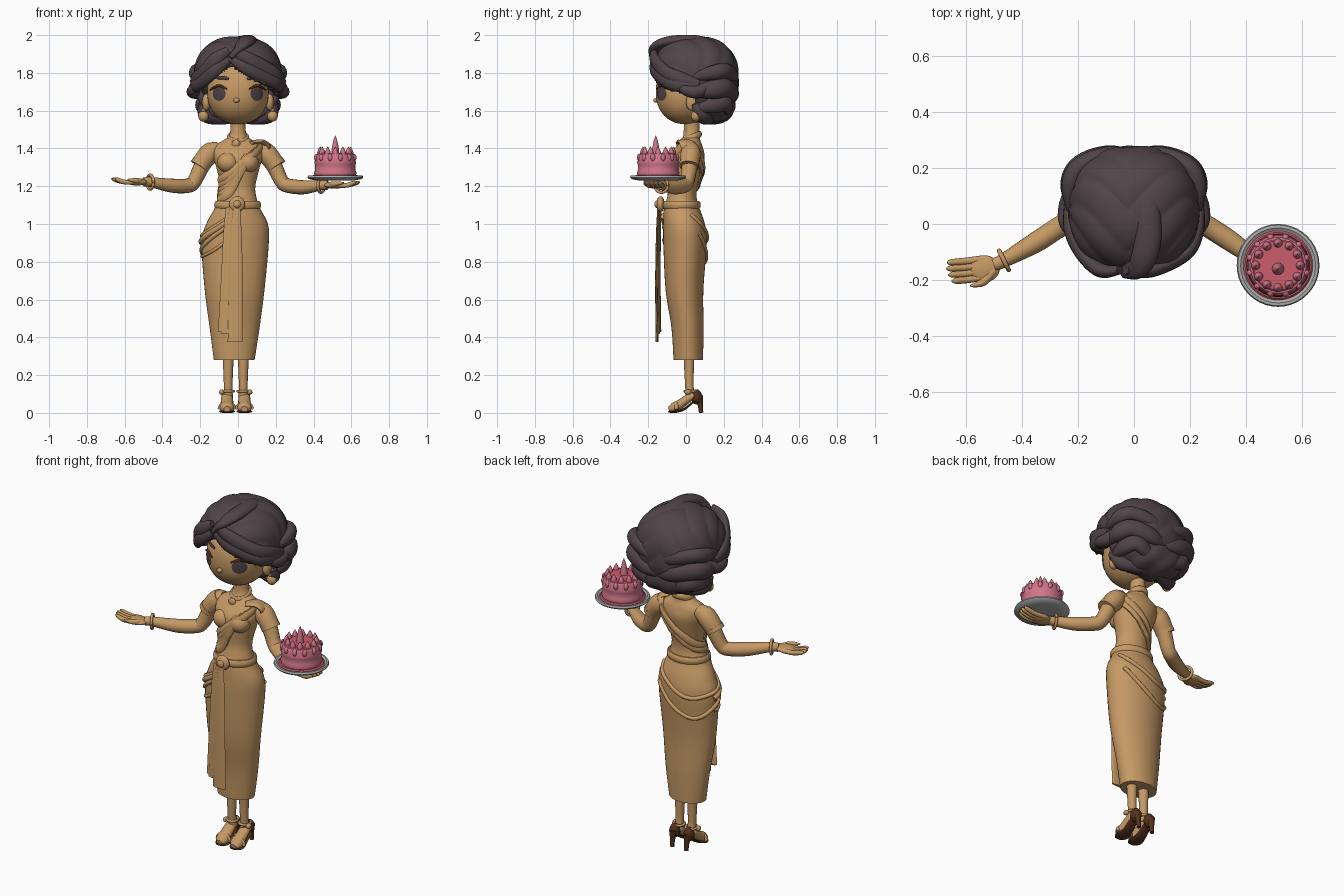
import bpy, math
from mathutils import Vector
from math import sin, cos, pi, radians


def material(name, rgb):
    m = bpy.data.materials.new(name)
    m.diffuse_color = (*rgb, 1)
    return m


TAN = material("tan", (0.56, 0.32, 0.13))
HAIR = material("dark_plum", (0.082, 0.058, 0.066))
PINK = material("pink", (0.64, 0.18, 0.25))
DEEP = material("deep_pink", (0.60, 0.11, 0.15))
GREY = material("plate_grey", (0.42, 0.42, 0.43))
BROWN = material("shoe_brown", (0.085, 0.03, 0.012))


def make(name, verts, faces, mat):
    me = bpy.data.meshes.new(name)
    me.from_pydata([tuple(v) for v in verts], [], faces)
    me.materials.append(mat)
    ob = bpy.data.objects.new(name, me)
    bpy.context.collection.objects.link(ob)
    return ob


def spline(pts, k=6):
    """Catmull-Rom through tuples of any length."""
    out, n = [], len(pts)
    for i in range(n - 1):
        a, b, c, d = pts[max(i - 1, 0)], pts[i], pts[i + 1], pts[min(i + 2, n - 1)]
        for j in range(k):
            t = j / k
            out.append(tuple(0.5 * (2 * q + (r - p) * t + (2 * p - 5 * q + 4 * r - s) * t * t
                             + (3 * q - p - 3 * r + s) * t ** 3) for p, q, r, s in zip(a, b, c, d)))
    return out + [tuple(pts[-1])]


def skin_rings(name, rings, mat):
    n, m = len(rings[0]), len(rings)
    verts = [v for r in rings for v in r]
    faces = [(i * n + j, i * n + (j + 1) % n, (i + 1) * n + (j + 1) % n, (i + 1) * n + j)
             for i in range(m - 1) for j in range(n)]
    faces += [tuple(range(n))[::-1], tuple(range((m - 1) * n, m * n))]
    return make(name, verts, faces, mat)


def tube(name, pts, mat, flat=(1, 1), up=(0, 0, 1), n=14, k=6):
    """Sweep an ellipse along (x, y, z, radius) points; flat = (sideways, along up)."""
    p = spline(pts, k)
    rings = []
    for i, q in enumerate(p):
        t = (Vector(p[min(i + 1, len(p) - 1)][:3]) - Vector(p[max(i - 1, 0)][:3])).normalized()
        s = t.cross(Vector(up))
        s = s.normalized() if s.length > 1e-3 else Vector((1, 0, 0))
        u = s.cross(t)
        r = max(q[3], 0.0005)
        rings.append([Vector(q[:3]) + s * cos(2 * pi * j / n) * r * flat[0]
                      + u * sin(2 * pi * j / n) * r * flat[1] for j in range(n)])
    return skin_rings(name, rings, mat)


def blob(name, c, r, mat, e=2.0, nu=32, nv=18, bump=None, drop=None):
    """Superellipsoid with optional radial bump and face removal rule."""
    verts = []
    for i in range(nv + 1):
        for j in range(nu):
            a, b = 2 * pi * j / nu, pi * min(max(i / nv, 0.003), 0.997)
            d = Vector((sin(b) * cos(a), sin(b) * sin(a), -cos(b)))
            d /= sum(abs(x) ** e for x in d) ** (1 / e)
            if bump:
                d *= bump(d)
            verts.append(Vector(c) + Vector((d.x * r[0], d.y * r[1], d.z * r[2])))
    faces = [(i * nu + j, i * nu + (j + 1) % nu, (i + 1) * nu + (j + 1) % nu, (i + 1) * nu + j)
             for i in range(nv) for j in range(nu)]
    faces += [tuple(range(nu))[::-1], tuple(range(nv * nu, (nv + 1) * nu))]
    if drop:
        faces = [f for f in faces if not drop(sum((verts[v] for v in f), Vector()) / len(f))]
    return make(name, verts, faces, mat)


def lathe(name, c, prof, mat, n=40):
    return skin_rings(name, [[Vector((c[0] + r * cos(2 * pi * j / n), c[1] + r * sin(2 * pi * j / n), z))
                              for j in range(n)] for r, z in prof], mat)


# Body and long skirt: (cx, cy, z, rx, ry)
BODY = spline([(-.02, .012, .28, .108, .078), (-.018, .008, .45, .132, .085), (-.018, -.008, .65, .158, .10),
               (-.015, -.005, .9, .178, .115), (-.005, -.01, 1.0, .163, .11), (-.003, -.022, 1.08, .122, .095),
               (0, -.022, 1.14, .098, .078), (0, -.015, 1.2, .092, .075), (0, -.005, 1.3, .115, .092),
               (0, .003, 1.36, .133, .095), (0, .018, 1.41, .13, .07), (0, .025, 1.445, .075, .05),
               (0, .03, 1.48, .043, .043), (0, .03, 1.58, .04, .04)])


def on_body(deg, z, off=0.0):
    """Point on the body; 0 degrees is the front, 90 is +x."""
    b = min(BODY, key=lambda q: abs(q[2] - z))
    a = radians(deg)
    return (b[0] + (b[3] + off) * sin(a), b[1] - (b[4] + off) * cos(a), z)


def wrap(name, path, r, flat=(1, 1), off=0.0):
    return tube(name, [(*on_body(a, z, off), r) for a, z in spline(path, 5)], TAN, flat, n=10, k=2)


skin_rings("body_and_skirt", [[(cx + rx * sin(2 * pi * j / 40), cy - ry * cos(2 * pi * j / 40), z)
           for j in range(40)] for cx, cy, z, rx, ry in BODY], TAN)
for s in (-1, 1):
    blob("bust", (s * .052, -.055, 1.325), (.058, .058, .055), TAN)

# Collar, belt, buckle
tube("collar", [(.05 * sin(i * pi / 6), .025 - .05 * cos(i * pi / 6), 1.455 - .02 * cos(i * pi / 6), .013)
                for i in range(13)], TAN, (.7, 1.3))
blob("collar_pendant", (-.01, -.04, 1.425), (.022, .012, .022), TAN)
wrap("belt", [(i * 30, 1.10) for i in range(13)], .02, (.6, 1.1))
blob("buckle", (-.005, -.135, 1.105), (.042, .022, .042), TAN)
blob("buckle_knob", (-.005, -.155, 1.105), (.02, .012, .02), TAN)

# Diagonal pleated sash, shoulder flap and back strap
for i in range(5):
    wrap("sash_pleat", [(72 - 9 * i, 1.425 - .012 * i), (30 - 5 * i, 1.36 - .018 * i),
                        (-20 - 2 * i, 1.27 - .026 * i), (-75, 1.23 - .026 * i)], .017, (.7, 1.3), .003)
tube("shoulder_flap", [(.07, -.03, 1.43, .03), (.12, .0, 1.435, .045), (.16, .015, 1.41, .045),
                       (.185, .01, 1.365, .02)], TAN, (1, .3))
for i in range(2):
    wrap("back_strap", [(85, 1.42), (130, 1.37 - .03 * i), (180, 1.28 - .04 * i), (235, 1.2 - .03 * i),
                        (285, 1.17 - .02 * i)], .016, (.7, 1.3), .006)

# Skirt drapes round the hip and back
wrap("drape_upper", [(-10, 1.05), (-60, .96), (-110, .93), (-160, .91), (-200, .97), (-245, 1.05)], .012)
wrap("drape_lower", [(-15, .99), (-60, .90), (-100, .85), (-145, .79), (-185, .83), (-230, .95)], .012)
wrap("drape_front", [(-5, 1.04), (-35, .98), (-70, .925), (-100, .90)], .016)
wrap("drape_hip", [(-10, .92), (-40, .86), (-75, .83), (-100, .83)], .009)

# Hanging sash tails
for nm, x0, x1, z1, w, y in (("sash_tail_long", -.005, -.015, .375, .036, -.148),
                             ("sash_tail_mid", -.03, -.058, .42, .03, -.14),
                             ("sash_tail_short", -.05, -.075, .43, .028, -.132)):
    tube(nm, [(x0, y, 1.09, w * .5), (x0 - .005, y - .005, .95, w * .8), ((x0 + x1) / 2, y - .008, .7, w),
              (x1, y - .005, z1, w * 1.1)], TAN, (1, .2), (0, 1, 0), 12)

# Head, ears, earrings
HC, HR, HE = (0, 0, 1.70), (.163, .16, .172), 2.2


def face(x, z, off=0.0):
    q = 1 - abs(x / HR[0]) ** HE - abs((z - HC[2]) / HR[2]) ** HE
    return (x, HC[1] - HR[1] * max(q, 0) ** (1 / HE) - off, z)


blob("head", HC, HR, TAN, HE, 40, 24)
blob("nose", (-.008, -.16, 1.655), (.016, .013, .013), TAN)
for s in (-1, 1):
    blob("ear", (s * .168, .03, 1.645), (.022, .03, .045), TAN)
    blob("earring_stud", (s * .18, .045, 1.605), (.014, .014, .014), TAN)
    blob("earring_drop", (s * .183, .052, 1.572), (.028, .026, .03), TAN)
    # Painted eyes, lashes and brows
    ring = [[face(s * .1 + .034 * k / 4 * cos(i * pi / 12), 1.69 + .038 * k / 4 * sin(i * pi / 12), .004)
             for i in range(24)] for k in (.05, 1, 2, 3, 4)]
    skin_rings("eye", ring[::-1], HAIR)
    tube("eyelash", [(*face(s * x, z, .003), r) for x, z, r in
                     ((.06, 1.715, .004), (.10, 1.733, .007), (.135, 1.718, .006), (.15, 1.708, .002))], BROWN)
    tube("eyebrow", [(*face(s * x, z, .002), r) for x, z, r in
                     ((.05, 1.768, .007), (.09, 1.775, .01), (.14, 1.765, .003))], HAIR, (.6, 1))

# Hair: ridged cap with face opening, then locks and rolls
def strands(d):
    t = math.atan2(-d.y, d.z) + 1.1 * abs(d.x + .1)
    return 1 + .035 * abs(sin(4.5 * t)) ** .6 - .02


cap = blob("hair_cap", (0, .05, 1.77), (.232, .228, .222), HAIR, 2.35, 96, 64, strands,
           lambda p: p.y < .05 and p.z < 1.84 - .55 * abs(p.x + .04) - .25 * max(p.y + .05, 0))
sol = cap.modifiers.new("thickness", 'SOLIDIFY')
sol.thickness, sol.offset = .035, -1
blob("hair_low_bun", (0, .135, 1.63), (.185, .125, .10), HAIR, 2.2, bump=lambda d: 1 + .04 * sin(9 * d.x + 4 * d.z))
for s in (-1, 1):
    for k in range(2):
        tube("front_lock", [(-.04 + s * .01, -.165, 1.87 + .05 * k, .02), (-.03 + s * .09, -.165, 1.82 + .05 * k, .035),
                            (s * .185, -.105, 1.76 + .04 * k, .035), (s * .225, -.02, 1.735 + .03 * k, .035),
                            (s * .235, .07, 1.74, .02)], HAIR, (.75, 1.1))
    tube("side_curl", [(s * .2, -.05, 1.75, .015), (s * .236, .0, 1.71, .03), (s * .235, .06, 1.70, .035),
                       (s * .215, .12, 1.73, .03), (s * .2, .16, 1.77, .01)], HAIR)
    for z, r in ((1.80, .04), (1.71, .05), (1.63, .045)):
        f = 1 - max(1.72 - z, 0) * 1.8
        tube("back_roll", [(s * .225 * f, .05, z - .02, .02), (s * .228 * f, .14, z, r), (s * .19 * f, .21, z + .01, r),
                           (s * .08, .25 * f, z - .02, r * .9), (-s * .03, .245 * f, z - .05, .01)], HAIR, (.8, 1))
    tube("nape_lock", [(s * .19, .05, 1.64, .02), (s * .17, .08, 1.58, .04), (s * .09, .12, 1.56, .035),
                       (0, .15, 1.56, .02)], HAIR)
tube("top_swirl", [(-.04, -.17, 1.88, .02), (.02, -.15, 1.945, .035), (.05, -.05, 1.972, .04),
                   (.04, .1, 1.965, .035), (0, .22, 1.89, .01)], HAIR, (1.2, .7))

# Arms, cuffs, bracelets and hands (palms up); right hand sits under the plate
for s in (-1, 1):
    o = 0 if s < 0 else -.025
    dz = 0 if s < 0 else -.017
    W = (s * (.465 + o), -.13, 1.222 + dz)
    tube("arm", [(s * .10, .025, 1.395, .04), (s * .15, .025, 1.375, .05), (s * .195, .018, 1.30, .042),
                 (s * .232, .005, 1.225, .038), (s * .265, -.01, 1.203, .038), (s * .35, -.065, 1.203 + dz / 2, .037),
                 (*W, .026), (s * (.50 + o), -.145, 1.222 + dz, .024)], TAN, up=(0, 1, 0), n=18)
    tube("sleeve", [(s * .125, .025, 1.40, .045), (s * .155, .024, 1.37, .054), (s * .198, .018, 1.315, .05)],
         TAN, up=(0, 1, 0), n=18)
    tube("sleeve_cuff", [(s * .192, .018, 1.325, .052), (s * .205, .016, 1.305, .052)], TAN, up=(0, 1, 0), n=18)
    tube("bracelet", [(W[0] + .038 * cos(i * pi / 6) * .45, W[1] + .038 * cos(i * pi / 6) * -.9 * s * -1,
                       W[2] + .038 * sin(i * pi / 6), .008) for i in range(13)], TAN, up=(.9, .45 * s, 0))
    blob("palm", (s * (.535 + o), -.16, 1.222 + dz), (.055, .048, .018), TAN)
    for i in range(4):
        y = -.125 - .022 * i
        tip = .655 + .015 * sin(1 + i * .8)
        tube("finger", [(s * (.54 + o), y, 1.222 + dz, .013), (s * (.60 + o), y - .008, 1.222 + dz, .013),
                        (s * (tip - .015 + o), y - .012, 1.235 + dz, .011), (s * (tip + o), y - .014, 1.242 + dz, .003)],
             TAN, n=10)
    tube("thumb", [(s * (.50 + o), -.165, 1.222 + dz, .016), (s * (.54 + o), -.208, 1.23 + dz, .014),
                   (s * (.585 + o), -.222, 1.235 + dz, .004)], TAN, n=10)

# Legs and heeled shoes
for s, x in ((-1, -.052), (1, .028)):
    xf = x + s * .006
    tube("leg", [(x, .015, .40, .034), (x, .016, .25, .027), (x, .018, .14, .023), (x, .025, .08, .026)], TAN, up=(0, 1, 0))
    tube("foot", [(xf, .055, .09, .022), (xf, .025, .085, .03), (xf, -.025, .05, .034), (xf, -.065, .026, .037),
                  (xf, -.092, .02, .018)], TAN, (1, .75))
    tube("sole", [(xf, .075, .07, .02), (xf, .04, .058, .027), (xf, -.01, .02, .032), (xf, -.06, .007, .042),
                  (xf, -.094, .007, .02)], BROWN, (1, .2))
    blob("heel_cup", (xf, .055, .085), (.029, .03, .04), BROWN)
    tube("heel", [(xf, .068, .09, .024), (xf, .076, .04, .014), (xf, .08, .0, .012)], BROWN, up=(0, 1, 0))
    tube("ankle_strap", [(x + .03 * cos(i * pi / 6), .025 + .032 * sin(i * pi / 6), .115, .007) for i in range(13)], TAN)
    blob("strap_bow", (x + s * .034, .01, .11), (.014, .018, .014), TAN)
    tube("toe_strap", [(xf + .04 * cos(i * pi / 6), -.05, .018 + .036 * sin(i * pi / 6), .01) for i in range(7)],
         TAN, up=(0, 1, 0))

# Plate, cake, cream and candle
C = (.515, -.148)
lathe("plate", C, [(.005, 1.232), (.10, 1.23), (.14, 1.238), (.148, 1.247), (.144, 1.257), (.134, 1.258),
                   (.122, 1.248), (.005, 1.248)], GREY)
lathe("cake_board", C, [(.118, 1.246), (.124, 1.253), (.118, 1.259), (.01, 1.259)], DEEP)
lathe("cake", C, [(.108, 1.255), (.113, 1.27), (.107, 1.283), (.107, 1.315), (.111, 1.325), (.107, 1.335),
                  (.108, 1.355), (.10, 1.37), (.09, 1.372)], PINK)
lathe("cake_top", C, [(.098, 1.366), (.088, 1.376), (.005, 1.376)], DEEP)
for i in range(12):
    a = i * pi / 6
    c = (C[0] + .08 * cos(a), C[1] + .08 * sin(a))
    lathe("cream_drop", c, [(.015, 1.37), (.016, 1.38), (.009, 1.396), (.001, 1.41)], PINK, 12)
    b = a + pi / 12
    blob("icing_drip", (C[0] + .103 * cos(b), C[1] + .103 * sin(b), 1.352), (.013, .013, .02), PINK, 2, 12, 8)
lathe("candle", (C[0], C[1] - .012), [(.022, 1.37), (.02, 1.39), (.015, 1.42), (.008, 1.45), (.001, 1.468)], PINK, 16)

bpy.ops.object.select_all(action='SELECT')
bpy.context.view_layer.objects.active = cap
bpy.ops.object.shade_smooth_by_angle(angle=radians(45))
